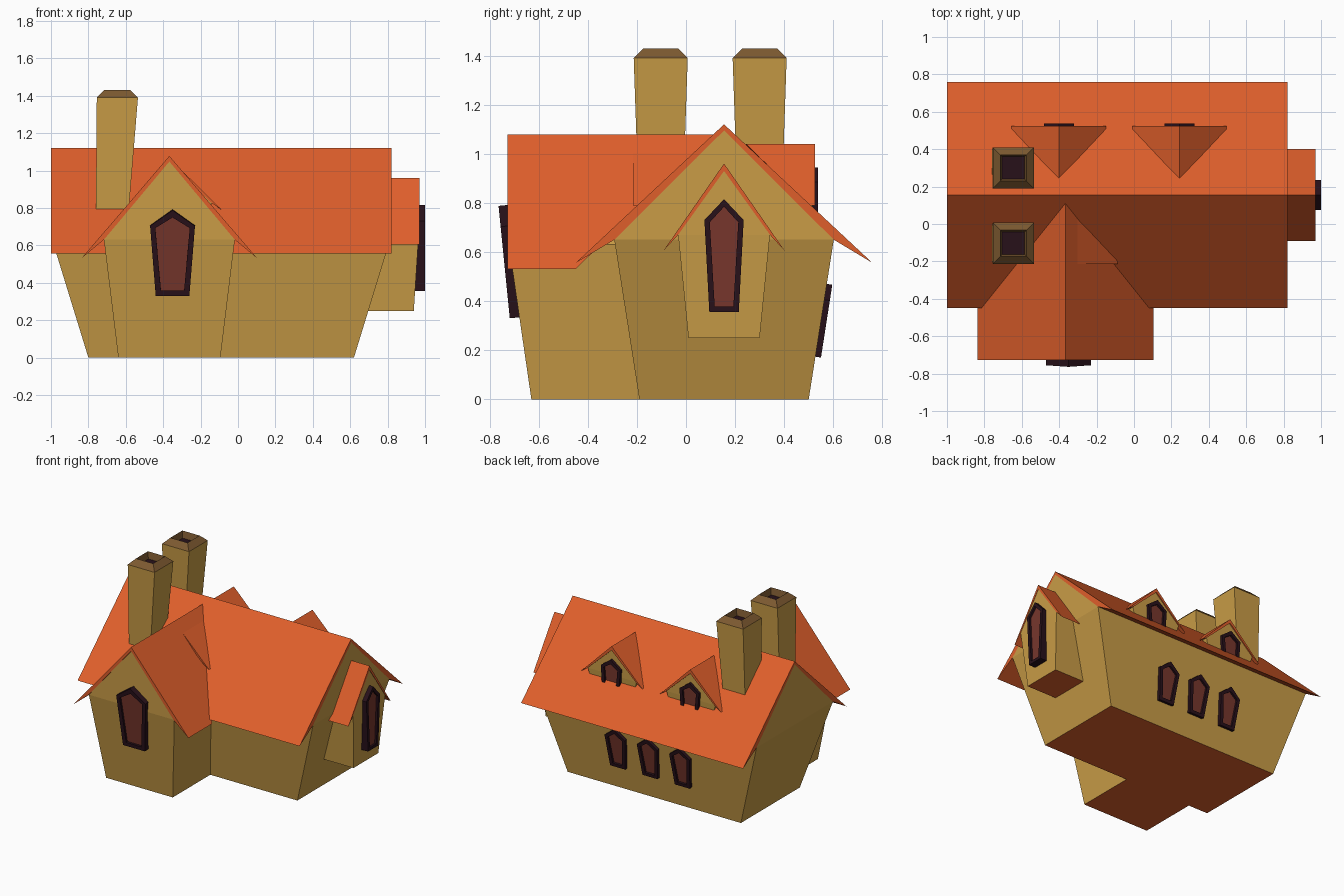
import bpy, bmesh
from math import radians, atan
from mathutils import Matrix

if "Cube" in bpy.data.objects:
    bpy.data.objects.remove(bpy.data.objects["Cube"])


def material(name, rgb):
    m = bpy.data.materials.new(name)
    m.diffuse_color = [(c / 255) ** 2.2 for c in rgb] + [1]
    m.use_nodes = True
    m.node_tree.nodes["Principled BSDF"].inputs["Base Color"].default_value = m.diffuse_color
    return m


WALL = material("plaster", (200, 155, 72))
ROOF = material("tile", (222, 95, 47))
DARK = material("dark_frame", (44, 24, 32))
PANE = material("pane", (118, 57, 48))
CAP = material("chimney_cap", (124, 90, 52))


def frame(x, y, turn, z=0, tilt=0):
    """Local x = across, local -y = outward, turned about z."""
    return (Matrix.Translation((x, y, z)) @ Matrix.Rotation(radians(turn), 4, 'Z')
            @ Matrix.Rotation(tilt, 4, 'X'))


def loft(name, loops, mats, mtx):
    """Bridge loops; mats = [start cap, each ring..., end cap]."""
    slots = list(dict.fromkeys(mats))
    bm = bmesh.new()
    rings = [[bm.verts.new(p) for p in lp] for lp in loops]
    n = len(rings[0])
    bm.faces.new(rings[0]).material_index = slots.index(mats[0])
    bm.faces.new(rings[-1]).material_index = slots.index(mats[-1])
    for a, b, m in zip(rings, rings[1:], mats[1:]):
        for i in range(n):
            j = (i + 1) % n
            bm.faces.new((a[i], a[j], b[j], b[i])).material_index = slots.index(m)
    bmesh.ops.remove_doubles(bm, verts=bm.verts, dist=1e-5)
    bmesh.ops.transform(bm, matrix=mtx, verts=bm.verts)
    bmesh.ops.recalc_face_normals(bm, faces=bm.faces)
    me = bpy.data.meshes.new(name)
    bm.to_mesh(me)
    bm.free()
    for m in slots:
        me.materials.append(m)
    ob = bpy.data.objects.new(name, me)
    bpy.context.collection.objects.link(ob)
    return ob


def rect(hw, front, back, z):
    return [(-hw, -front, z), (hw, -front, z), (hw, -back, z), (-hw, -back, z)]


def walls(name, mtx, low, shoulder, apex):
    """low / shoulder = (half width, front, back, z); apex = z of gable tip."""
    _, f, b, _ = shoulder
    loft(name, [rect(*low), rect(*shoulder), rect(0, f, b, apex)],
         [ROOF, WALL, WALL, WALL], mtx)


def roof(name, mtx, tip, eave, shoulder, front, back_tip, back_eave, thick=0.03):
    """Wedge shaped gable roof; tip = z, eave / shoulder = (half width, z)."""
    (ew, ez), (sw, sz) = eave, shoulder
    prof = [(0, tip), (ew, ez), (sw, sz), (0, tip - thick), (-sw, sz), (-ew, ez)]
    fr = [(u, -front, z) for u, z in prof]
    bk = [(u, -(back_tip if u == 0 else back_eave), z) for u, z in prof]
    loft(name, [fr, bk], [ROOF] * 3, mtx)


def window(name, mtx, low, wide, h_side, h, thick, rim=0.028):
    """Pointed window with recessed pane, standing on local z = 0."""
    def pent(r, y):
        return [(-low + r, y, r), (low - r, y, r), (wide - r, y, h_side - r * 0.4),
                (0, y, h - r * 1.4), (-wide + r, y, h_side - r * 0.4)]
    loft(name, [pent(0, thick), pent(0, 0), pent(rim, 0), pent(rim, 0.015)],
         [DARK] * 4 + [PANE], mtx)


# Main house, gables facing left and right
main = frame(-0.09, 0.155, 90)
walls("main_walls", main, (0.345, 0.71, -0.71, 0), (0.447, 0.91, -0.91, 0.65), 1.095)
roof("main_roof", main, 1.12, (0.605, 0.555), (0.447, 0.65), 0.91, -0.91, -0.91)

# Front wing
wing = frame(-0.367, 0, 0)
walls("wing_walls", wing, (0.273, 0.63, 0.12, 0), (0.35, 0.722, 0.12, 0.63), 1.05)
roof("wing_roof", wing, 1.078, (0.47, 0.53), (0.35, 0.63), 0.728, -0.11, 0.45)
window("wing_window", frame(-0.35, -0.718, 0, 0.33, atan(0.1)),
       0.09, 0.12, 0.375, 0.46, 0.06)

# Side bay hanging off the right gable
bay = frame(0, 0.155, 90)
walls("bay_walls", bay, (0.145, 0.94, 0.6, 0.25), (0.187, 0.967, 0.6, 0.67), 0.93)
roof("bay_roof", bay, 0.96, (0.247, 0.605), (0.187, 0.67), 0.97, 0.75, 0.78)
window("bay_window", frame(1.0, 0.155, 90, 0.355), 0.06, 0.08, 0.375, 0.46, 0.06, 0.022)

# Roof dormers: two at the back, one mostly buried in the wing roof
for i, (x, turn) in enumerate([(-0.402, 180), (0.243, 180), (-0.34, 0)]):
    d = frame(x, 0.155, turn)
    walls(f"dormer_walls_{i}", d, (0.17, 0.355, 0.15, 0.72), (0.2, 0.362, 0.15, 0.825), 1.02)
    roof(f"dormer_roof_{i}", d, 1.04, (0.252, 0.79), (0.2, 0.825), 0.37, 0.09, 0.345)
    if turn:
        window(f"dormer_window_{i}", frame(x, 0.537, turn, 0.68), 0.065, 0.08, 0.205, 0.265, 0.05, 0.024)

# Three windows on the back wall
for i in range(3):
    window(f"back_window_{i}", frame(-0.09 + 0.265 * (i - 1), 0.55, 180, 0.17, atan(0.155)),
           0.062, 0.083, 0.235, 0.30, 0.05, 0.024)

# Chimneys with bevelled hollow caps
for i, y in enumerate((-0.103, 0.3)):
    def ring(x0, x1, hw, z):
        return [(x0, -hw, z), (x1, -hw, z), (x1, hw, z), (x0, hw, z)]
    loft(f"chimney_{i}",
         [ring(-0.76, -0.588, 0.088, 0.74), ring(-0.755, -0.535, 0.11, 1.39),
          ring(-0.715, -0.575, 0.07, 1.43), ring(-0.705, -0.585, 0.06, 1.38)],
         [WALL, WALL, CAP, CAP, DARK], frame(0, y, 0))
